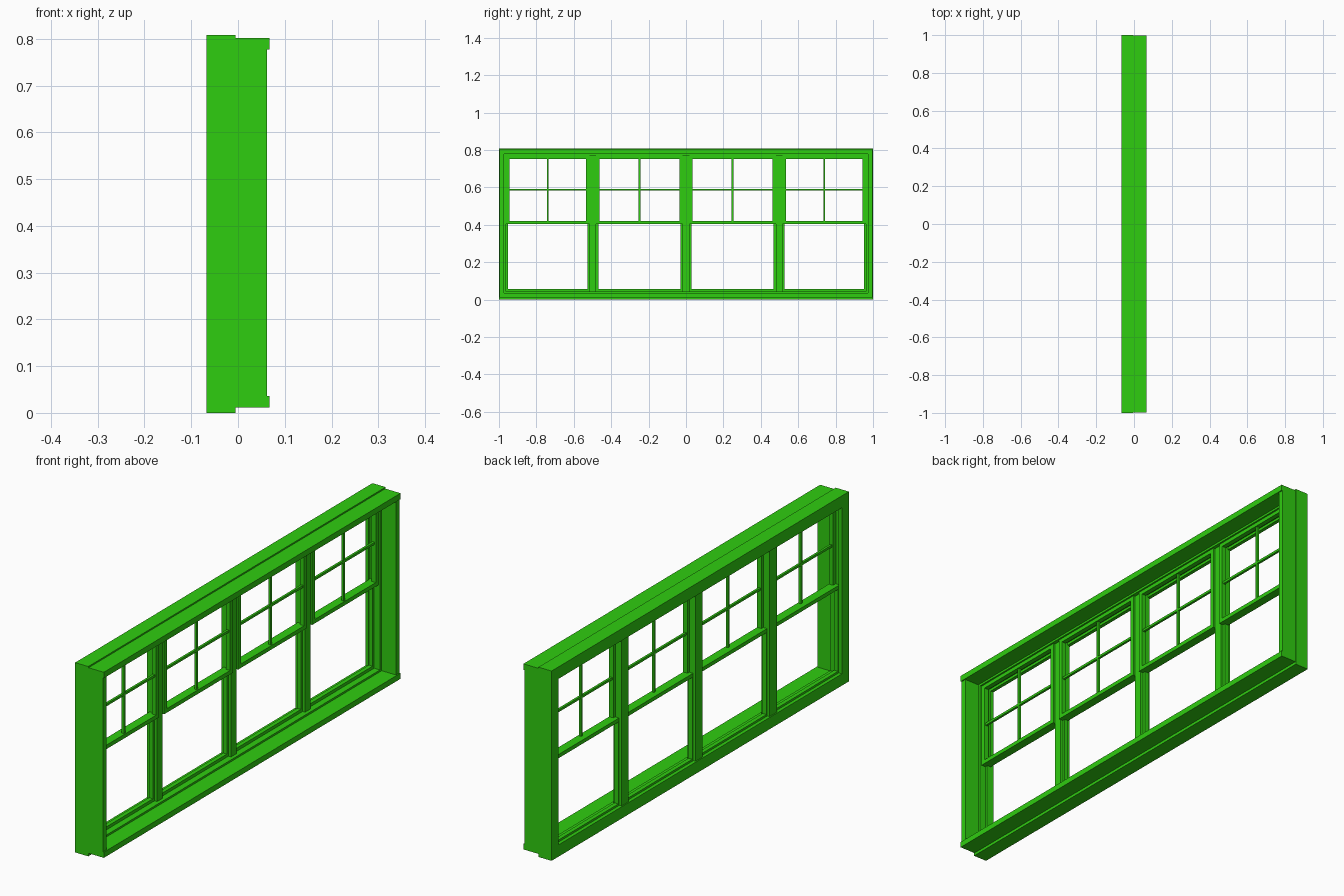
import bpy

cube = bpy.data.objects.get("Cube")
if cube:
    bpy.data.objects.remove(cube, do_unlink=True)

green = bpy.data.materials.new("window green")
green.use_nodes = True
COLOUR = (0.028, 0.61, 0.005, 1)
green.diffuse_color = COLOUR
green.node_tree.nodes["Principled BSDF"].inputs["Base Color"].default_value = COLOUR


def make(name, verts, faces):
    mesh = bpy.data.meshes.new(name)
    mesh.from_pydata(verts, [], faces)
    mesh.materials.append(green)
    obj = bpy.data.objects.new(name, mesh)
    bpy.context.collection.objects.link(obj)
    return obj


def box(name, x, y, z):
    """Box from (low, high) ranges on each axis."""
    verts = [(a, b, c) for a in x for b in y for c in z]
    return make(name, verts, [(0, 1, 3, 2), (4, 6, 7, 5), (0, 4, 5, 1),
                              (2, 3, 7, 6), (0, 2, 6, 4), (1, 5, 7, 3)])


def ring(name, x, y, z, inner_y, inner_z):
    """Rectangular frame with a rectangular opening, extruded along x."""
    def loop(ry, rz):
        return [(ry[0], rz[0]), (ry[1], rz[0]), (ry[1], rz[1]), (ry[0], rz[1])]
    verts = [(d, a, b) for d in x for r in (loop(y, z), loop(inner_y, inner_z))
             for a, b in r]
    faces = []
    for i in range(4):
        j = (i + 1) % 4
        faces += [(i, i + 4, j + 4, j),
                  (i + 8, j + 8, j + 12, i + 12),
                  (i, j, j + 8, i + 8),
                  (i + 4, i + 12, j + 12, j + 4)]
    return make(name, verts, faces)


# Stepped outer frame
ring("outer_casing", (-0.067, -0.052), (-1, 1), (0, 0.808), (-0.953, 0.953), (0.05, 0.757))
ring("main_frame", (-0.052, -0.005), (-1, 1), (0, 0.808), (-0.962, 0.962), (0.044, 0.768))

# Deep inner lining: sill and head run slightly past the side jambs
for name, z in (("sill", (0.012, 0.036)), ("head", (0.777, 0.802))):
    box(name, (-0.005, 0.067), (-0.998, 0.998), z)
for name, s in (("left_jamb", 1), ("right_jamb", -1)):
    box(name, (-0.005, 0.062), sorted((s * 0.974, s * 0.998)), (0.036, 0.777))

# Stepped mullions between the four bays
for i, centre in enumerate((-0.498, 0, 0.498)):
    for part, half, x in (("flange", 0.024, (-0.062, -0.034)), ("core", 0.018, (-0.034, -0.02))):
        box(f"mullion_{part}_{i + 1}", x, (centre - half, centre + half), (0.044, 0.768))

# Upper and lower sashes with a crossed grille in the upper one
bays = ((-0.962, -0.516), (-0.48, -0.018), (0.018, 0.48), (0.516, 0.962))
for i, (a, b) in enumerate(bays, 1):
    opening = (a + 0.018, b - 0.018)
    ring(f"upper_sash_{i}", (-0.032, -0.012), (a, b), (0.404, 0.768), opening, (0.421, 0.752))
    ring(f"lower_sash_{i}", (-0.05, -0.032), (a, b), (0.044, 0.421),
         (a + 0.011, b - 0.011), (0.057, 0.405))
    mid = (a + b) / 2
    box(f"grille_upright_{i}", (-0.027, -0.017), (mid - 0.005, mid + 0.005), (0.421, 0.752))
    box(f"grille_crossbar_{i}", (-0.027, -0.017), opening, (0.582, 0.592))
